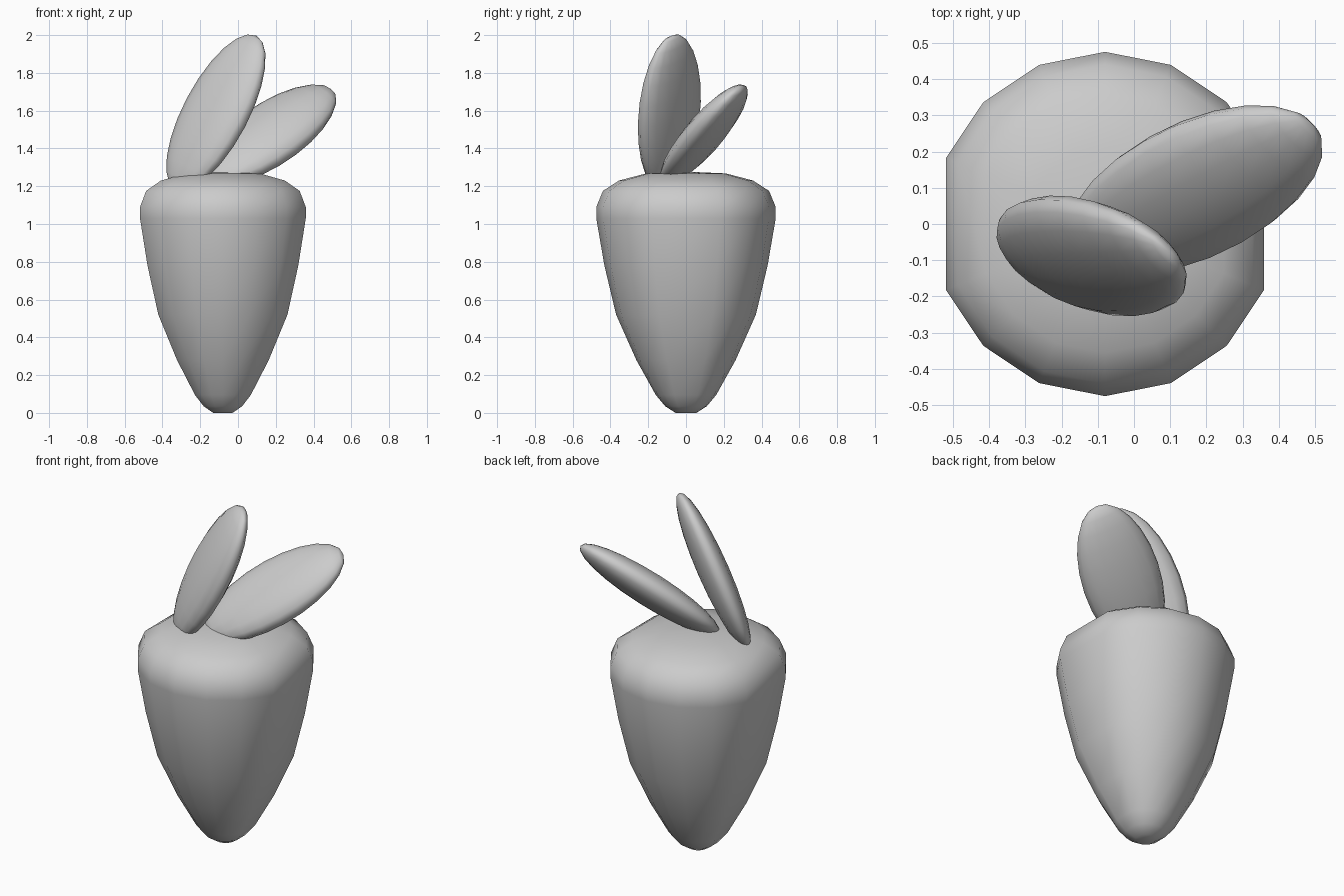
import bpy, bmesh, math
from mathutils import Matrix, Vector

if "Cube" in bpy.data.objects:
    bpy.data.objects.remove(bpy.data.objects["Cube"])


def finish(bm, name):
    bmesh.ops.recalc_face_normals(bm, faces=bm.faces[:])
    for f in bm.faces:
        f.smooth = True
    me = bpy.data.meshes.new(name)
    bm.to_mesh(me)
    bm.free()
    ob = bpy.data.objects.new(name, me)
    bpy.context.collection.objects.link(ob)
    return ob


# Root: lathed profile (radius, height), 16 steps with the two side corners left out
profile = [(0.055, 0.0), (0.11, 0.035), (0.16, 0.095), (0.263, 0.28), (0.37, 0.52),
           (0.432, 0.78), (0.475, 1.03), (0.475, 1.09), (0.44, 1.175),
           (0.355, 1.23), (0.21, 1.268)]
angles = [math.radians(22.5 * i) for i in range(16) if i not in (0, 8)]
n = len(angles)
bm = bmesh.new()
rings = [[bm.verts.new((-0.08 + r * math.cos(a), r * math.sin(a), z)) for a in angles]
         for r, z in profile]
for lo, hi in zip(rings, rings[1:]):
    for i in range(n):
        j = (i + 1) % n
        bm.faces.new((lo[i], lo[j], hi[j], hi[i]))
for ring, z in ((rings[0], 0.0), (rings[-1], 1.277)):
    c = bm.verts.new((-0.08, 0, z))
    for i in range(n):
        bm.faces.new((ring[i], ring[(i + 1) % n], c))
finish(bm, "carrot_root")


# Leaves: flattened ellipsoids placed by their long axis and face normal
def leaf(name, center, long_axis, normal, size):
    w = Vector(long_axis).normalized()
    v = Vector(normal)
    v = (v - w * v.dot(w)).normalized()
    u = v.cross(w)
    rot = Matrix((u, v, w)).transposed().to_4x4()
    bm = bmesh.new()
    bmesh.ops.create_uvsphere(bm, u_segments=16, v_segments=12, radius=1)
    bm.transform(Matrix.Translation(center) @ rot @ Matrix.Diagonal((*size, 1)))
    finish(bm, name)


leaf("left_leaf", (-0.117, -0.088, 1.59), (0.465, 0.027, 0.885),
     (-0.60, -0.72, 0.34), (0.225, 0.082, 0.46))
leaf("right_leaf", (0.17, 0.095, 1.475), (0.729, 0.413, 0.546),
     (-0.167, -0.665, 0.727), (0.215, 0.09, 0.44))
